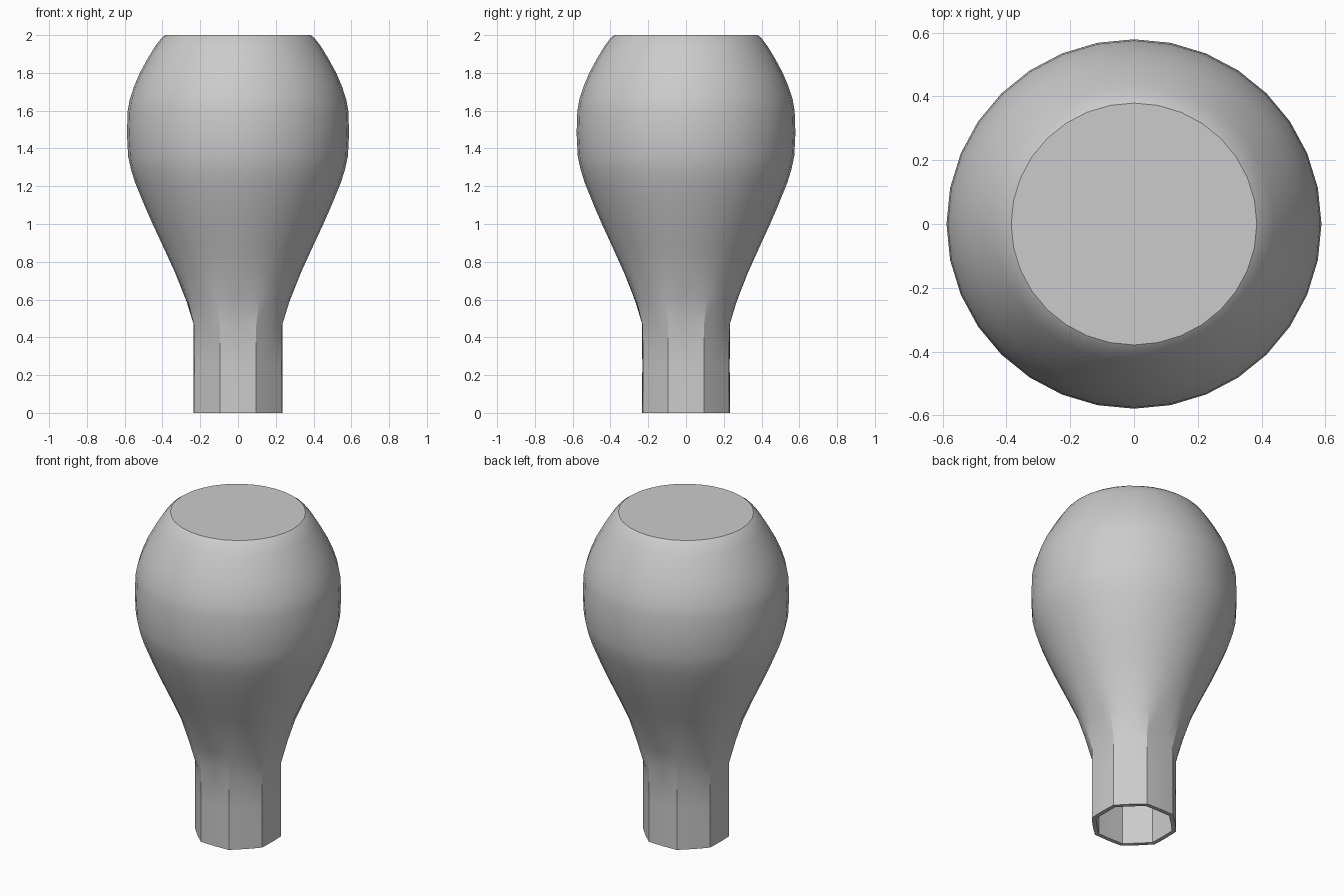
import bpy, bmesh
from math import cos, sin, pi

if "Cube" in bpy.data.objects:
    bpy.data.objects.remove(bpy.data.objects["Cube"])

SEG = 32

def octagon(a):
    # distance to an octagon with flats on the axes, relative to its apothem
    d = (a + pi / 8) % (pi / 4) - pi / 8
    return 1 / cos(d)

def ring(bm, z, r, oct_mix=0.0, dip=0.0):
    # one horizontal loop; oct_mix blends circle to octagon, dip lowers diagonals
    verts = []
    for i in range(SEG):
        a = 2 * pi * i / SEG
        rad = r * (1 - oct_mix + oct_mix * octagon(a))
        drop = dip * (1 - cos(4 * a)) / 2
        verts.append(bm.verts.new((rad * cos(a), rad * sin(a) * 0.985, z - drop)))
    return verts

# height, radius, octagon blend, scalloped dip at the neck joint
profile = [
    (0.00, 0.236, 0.8, 0), (0.25, 0.235, 0.8, 0), (0.50, 0.236, 0.8, 0.08),
    (0.62, 0.284, 0.3, 0.03), (0.74, 0.332, 0.1, 0), (0.88, 0.396, 0, 0),
    (1.00, 0.452, 0, 0), (1.10, 0.496, 0, 0), (1.22, 0.545, 0, 0),
    (1.29, 0.567, 0, 0), (1.36, 0.582, 0, 0), (1.48, 0.588, 0, 0),
    (1.60, 0.584, 0, 0), (1.66, 0.573, 0, 0), (1.73, 0.550, 0, 0),
    (1.80, 0.520, 0, 0), (1.88, 0.476, 0, 0), (1.94, 0.439, 0, 0),
    (1.985, 0.405, 0, 0), (2.00, 0.385, 0, 0),
]

# bulb body with open faceted neck and flat top
bm = bmesh.new()
rings = [ring(bm, *p) for p in profile]
for lo, hi in zip(rings, rings[1:]):
    for i in range(SEG):
        j = (i + 1) % SEG
        bm.faces.new((lo[i], lo[j], hi[j], hi[i]))
bm.faces.new(rings[-1])
bm.normal_update()
mesh = bpy.data.meshes.new("bulb_body")
bm.to_mesh(mesh)
bm.free()
body = bpy.data.objects.new("bulb_body", mesh)
bpy.context.collection.objects.link(body)
bpy.context.view_layer.objects.active = body
body.select_set(True)

# thin wall seen through the open neck
wall = body.modifiers.new("wall", 'SOLIDIFY')
wall.thickness = 0.025
wall.offset = -1
bpy.ops.object.modifier_apply(modifier=wall.name)
bpy.ops.object.shade_smooth_by_angle(angle=0.4)
